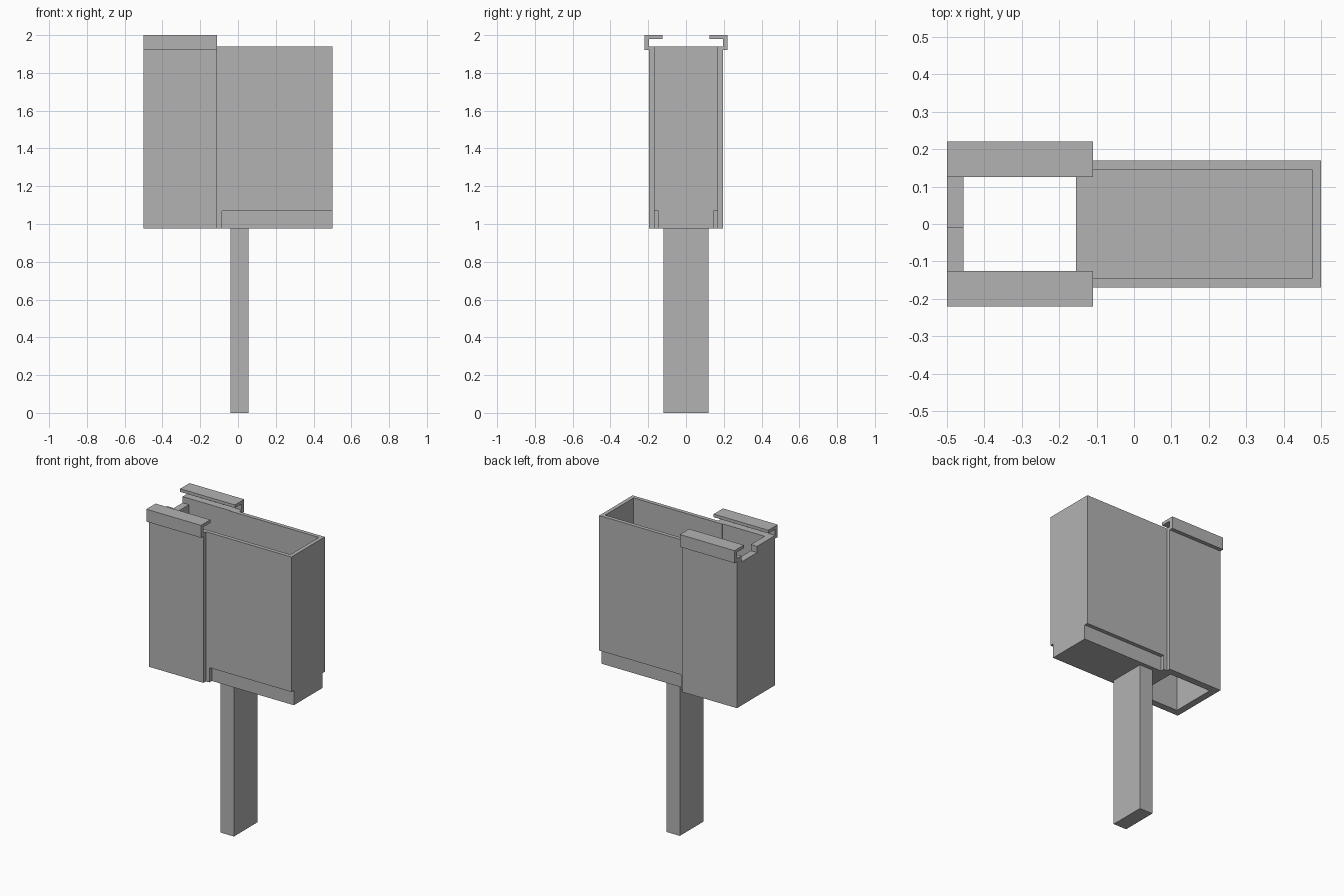
import bpy
import bmesh

old = bpy.data.objects.get("Cube")
if old:
    bpy.data.objects.remove(old, do_unlink=True)

grey = bpy.data.materials.new("plain grey")
grey.use_nodes = True
grey.diffuse_color = (0.45, 0.45, 0.45, 1)
grey.node_tree.nodes["Principled BSDF"].inputs["Base Color"].default_value = (0.45, 0.45, 0.45, 1)


def prism(name, outline, low, high, axis="z"):
    """Extrude a closed outline along z (points are x, y) or along x (points are y, z)."""
    bm = bmesh.new()
    place = (lambda a, b: (a, b, low)) if axis == "z" else (lambda a, b: (low, a, b))
    face = bm.faces.new([bm.verts.new(place(a, b)) for a, b in outline])
    ext = bmesh.ops.extrude_face_region(bm, geom=[face])
    step = (0, 0, high - low) if axis == "z" else (high - low, 0, 0)
    moved = [g for g in ext["geom"] if isinstance(g, bmesh.types.BMVert)]
    bmesh.ops.translate(bm, verts=moved, vec=step)
    bmesh.ops.recalc_face_normals(bm, faces=bm.faces)
    mesh = bpy.data.meshes.new(name)
    bm.to_mesh(mesh)
    bm.free()
    mesh.materials.append(grey)
    obj = bpy.data.objects.new(name, mesh)
    bpy.context.collection.objects.link(obj)
    return obj


def box(name, x0, x1, y0, y1, z0, z1):
    return prism(name, [(x0, y0), (x1, y0), (x1, y1), (x0, y1)], z0, z1)


BOTTOM, TOP = 0.975, 1.94
LEDGE = 1.07
SLEEVE_END, SLEEVE_EDGE, INNER_EDGE = -0.5, -0.11, -0.155

# Grip below the body
box("grip", -0.04, 0.055, -0.12, 0.12, 0, BOTTOM)

# Tray: U-shaped wall open towards the sleeve, narrower solid floor
prism("tray_wall",
      [(INNER_EDGE, -0.17), (0.5, -0.17), (0.5, 0.17), (INNER_EDGE, 0.17),
       (INNER_EDGE, 0.145), (0.475, 0.145), (0.475, -0.145), (INNER_EDGE, -0.145)],
      LEDGE, TOP)
box("tray_floor", INNER_EDGE, 0.5, -0.145, 0.145, BOTTOM, LEDGE + 0.02)
box("tray_collar", INNER_EDGE, -0.085, -0.17, 0.17, BOTTOM, LEDGE)

# Sleeve end wall with a stepped top edge
prism("sleeve_end_wall",
      [(-0.195, BOTTOM), (0.195, BOTTOM), (0.195, TOP), (0.15, TOP),
       (0.15, 1.9), (-0.01, 1.9), (-0.01, TOP), (-0.195, TOP)],
      SLEEVE_END, -0.455, axis="x")

# Sleeve side walls and the hooked rails along their top edges
for side, s in (("front", -1), ("back", 1)):
    box("sleeve_wall_" + side, -0.455, SLEEVE_EDGE, min(s * 0.15, s * 0.195),
        max(s * 0.15, s * 0.195), BOTTOM, TOP)
    rail = [(0.195, 1.92), (0.22, 1.92), (0.22, 2), (0.125, 2), (0.125, 1.98), (0.195, 1.98)]
    prism("rail_" + side, [(s * y, z) for y, z in rail], SLEEVE_END, SLEEVE_EDGE, axis="x")
